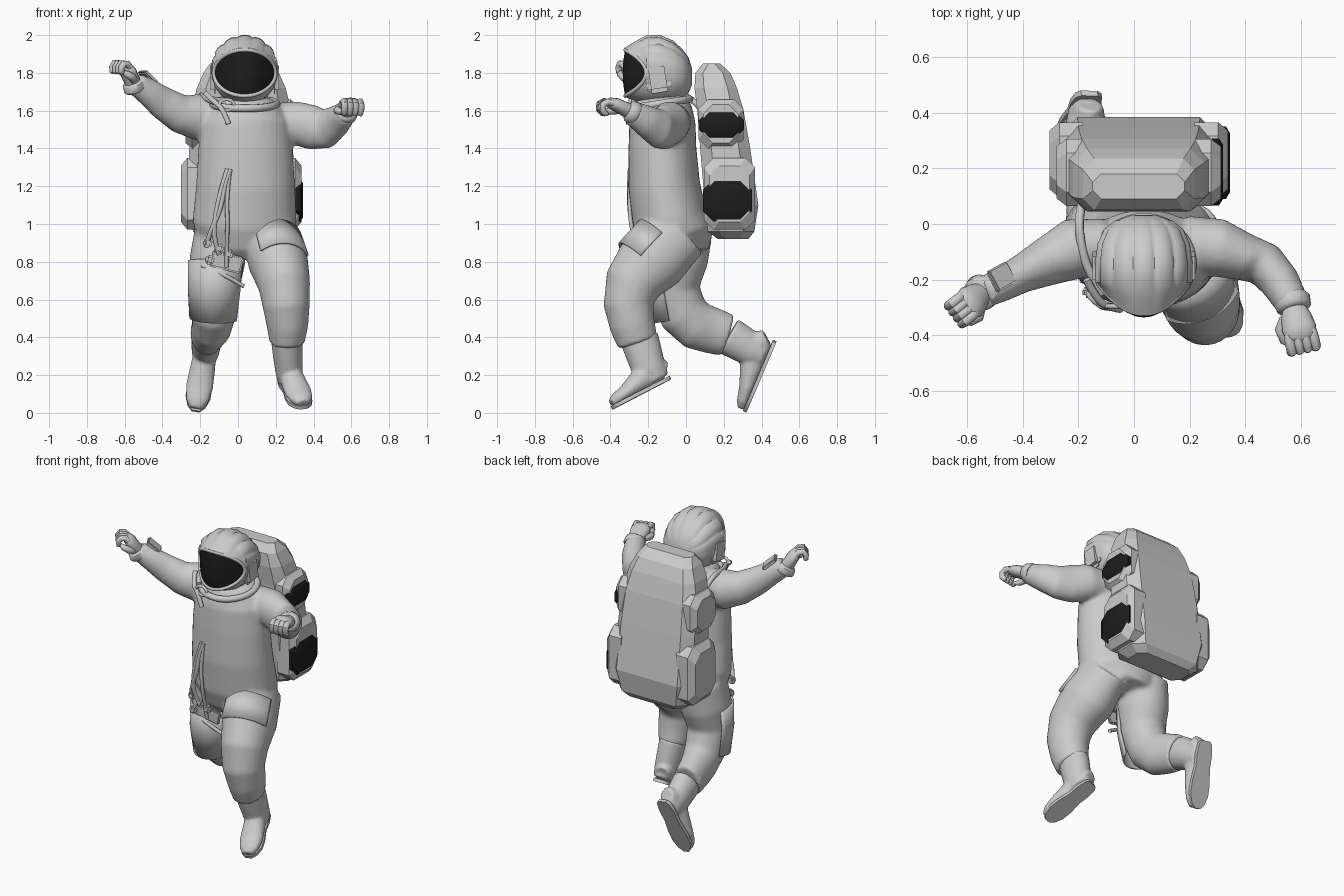
import bpy, bmesh
from math import sin, cos, pi, radians
from mathutils import Vector as V

if "Cube" in bpy.data.objects:
    bpy.data.objects.remove(bpy.data.objects["Cube"])

dark = bpy.data.materials.new("dark_glass")
dark.diffuse_color = (0.012, 0.012, 0.012, 1)
dark.use_nodes = True
dark.node_tree.nodes["Principled BSDF"].inputs["Base Color"].default_value = dark.diffuse_color


def finish(bm, name, smooth=True, mat=None):
    bmesh.ops.recalc_face_normals(bm, faces=bm.faces[:])
    me = bpy.data.meshes.new(name)
    bm.to_mesh(me)
    bm.free()
    if smooth:
        me.shade_smooth()
        me.set_sharp_from_angle(angle=radians(45))
    else:
        me.shade_flat()
    ob = bpy.data.objects.new(name, me)
    bpy.context.collection.objects.link(ob)
    if mat:
        me.materials.append(mat)
    return ob


def skin(bm, rings, caps=True, closed=True):
    vs = [[bm.verts.new(p) for p in r] for r in rings]
    n = len(vs[0])
    for a, b in zip(vs, vs[1:]):
        for i in range(n if closed else n - 1):
            j = (i + 1) % n
            bm.faces.new((a[i], a[j], b[j], b[i]))
    if caps:
        bm.faces.new(vs[0])
        bm.faces.new(vs[-1])


def tube_rings(pts, ref, n=24, arc=None):
    """Elliptic rings along a path of (x, y, z, radius along ref, other radius)."""
    P = [V(p[:3]) for p in pts]
    rings = []
    for i, p in enumerate(pts):
        t = (P[min(i + 1, len(P) - 1)] - P[max(i - 1, 0)]).normalized()
        a = (V(ref) - t * t.dot(V(ref))).normalized()
        b = t.cross(a)
        if arc:
            angs = [radians(arc[0] + (arc[1] - arc[0]) * k / (n - 1)) for k in range(n)]
        else:
            angs = [2 * pi * k / n for k in range(n)]
        rings.append([P[i] + a * p[3] * cos(g) + b * p[4] * sin(g) for g in angs])
    return rings


def remesh(ob, size, smooth):
    m = ob.modifiers.new("blend", 'REMESH')
    m.mode, m.voxel_size, m.use_smooth_shade = 'VOXEL', size, True
    s = ob.modifiers.new("soften", 'SMOOTH')
    s.factor, s.iterations = 0.5, smooth


def box(name, loc, dims, rot=(0, 0, 0), bevel=0.01):
    bm = bmesh.new()
    bmesh.ops.create_cube(bm, size=1)
    bmesh.ops.scale(bm, vec=dims, verts=bm.verts[:])
    bmesh.ops.bevel(bm, geom=bm.edges[:], offset=bevel, segments=2, affect='EDGES')
    ob = finish(bm, name)
    ob.location, ob.rotation_euler = loc, rot
    return ob


def hose(name, pts, r, cyclic=False):
    cu = bpy.data.curves.new(name, 'CURVE')
    cu.dimensions, cu.bevel_depth, cu.bevel_resolution = '3D', r, 3
    cu.use_fill_caps = True
    sp = cu.splines.new('NURBS')
    sp.points.add(len(pts) - 1)
    for q, p in zip(sp.points, pts):
        q.co = (*p, 1)
    sp.order_u, sp.use_endpoint_u, sp.use_cyclic_u = 3, True, cyclic
    ob = bpy.data.objects.new(name, cu)
    bpy.context.collection.objects.link(ob)


X, Z = (1, 0, 0), (0, 0, 1)

# suit: torso, arms and legs blended into one body
torso = [(.035, -.13, 1.67, .13, .13), (.035, -.125, 1.62, .19, .155), (.04, -.125, 1.54, .235, .175),
         (.04, -.125, 1.4, .25, .18), (.04, -.115, 1.2, .262, .19), (.035, -.085, 1.02, .275, .2),
         (.04, -.045, .92, .255, .2), (.05, -.03, .84, .17, .155)]
left_leg = [(.18, -.04, .96, .13, .17), (.21, -.18, .81, .16, .185), (.245, -.285, .68, .138, .15),
            (.255, -.305, .57, .125, .132), (.262, -.283, .46, .11, .12), (.26, -.255, .37, .092, .108)]
right_leg = [(-.09, -.03, .96, .14, .17), (-.11, -.05, .8, .148, .165), (-.125, -.065, .65, .13, .138),
             (-.13, -.01, .52, .118, .132), (-.138, .06, .46, .105, .13), (-.155, .14, .435, .095, .123),
             (-.165, .22, .41, .088, .113)]
right_arm = [(-.1, -.08, 1.56, .11, .1), (-.22, -.09, 1.567, .122, .11), (-.31, -.135, 1.585, .102, .088),
             (-.405, -.18, 1.645, .087, .068), (-.47, -.215, 1.695, .074, .062), (-.545, -.25, 1.745, .06, .055)]
left_arm = [(.18, -.07, 1.54, .1, .1), (.3, -.085, 1.535, .115, .105), (.4, -.12, 1.51, .118, .085),
            (.47, -.145, 1.505, .105, .08), (.525, -.21, 1.545, .085, .072), (.57, -.29, 1.59, .063, .06)]
bm = bmesh.new()
for pts, ref in ((torso, X), (left_leg, X), (right_leg, X), (right_arm, Z), (left_arm, Z)):
    skin(bm, tube_rings(pts, ref, 32))
remesh(finish(bm, "suit_body"), .013, 6)


# boots: shaft and foot blended, with a separate sole
def boot(side, top, heel, toe):
    P, H, T = V(top), V(heel), V(toe)
    u, L = (T - H).normalized(), (T - H).length
    n = ((P - H) - u * u.dot(P - H)).normalized()
    s = u.cross(n)
    ank = H + u * L * .22 + n * .09
    mid = (P + ank) / 2
    bm = bmesh.new()
    skin(bm, tube_rings([(*P, .083, .103), (*mid, .079, .097), (*ank, .073, .09),
                         (*(H + u * L * .22 + n * .03), .062, .08)], X))
    foot = [(.0, .1, .045), (.06, .14, .058), (.3, .15, .062), (.5, .115, .068), (.7, .085, .072),
            (.88, .068, .06), (.98, .05, .035)]
    skin(bm, tube_rings([(*(H + u * L * f + n * (h / 2 + .005)), w, h / 2) for f, h, w in foot], s))
    remesh(finish(bm, side + "_boot"), .009, 4)
    prof = [(0, .03), (.05, .048), (.2, .056), (.4, .053), (.62, .066), (.8, .066), (.93, .048), (1, .02)]
    bm = bmesh.new()
    skin(bm, [[H + u * L * f + s * a * w + n * h for a, h in ((-1, 0), (1, 0), (1, .02), (-1, .02))]
              for f, w in prof])
    finish(bm, side + "_sole")


boot("left", (.257, -.248, .395), (.25, -.085, .175), (.35, -.385, .02))
boot("right", (-.165, .225, .407), (-.16, .478, .375), (-.225, .32, .005))


# gloves: cuff, palm, curled fingers and thumb
def glove(side, wrist, d, c, sg, k=1.15):
    w, d = V(wrist), V(d).normalized()
    c = (V(c) - d * d.dot(V(c))).normalized()
    s = d.cross(c)
    at = lambda i, j, m: tuple(w + (d * i + s * j + c * m) * k)
    bm = bmesh.new()
    add = lambda pts, n=16: skin(bm, tube_rings(pts, s, n))
    add([(*at(-.045, 0, 0), .058, .055), (*at(-.035, 0, 0), .066, .063), (*at(-.005, 0, 0), .063, .058),
         (*at(.005, 0, 0), .05, .045)], 24)
    add([(*at(0, 0, 0), .045, .042), (*at(.03, 0, 0), .055, .038), (*at(.07, 0, 0), .062, .036),
         (*at(.1, 0, .005), .055, .028), (*at(.112, 0, .008), .035, .015)])
    for i in range(4):
        o = (i - 1.5) * .026
        add([(*at(x, o, m), r, r) for x, m, r in ((.085, 0, .017), (.118, .008, .019), (.132, .028, .019),
             (.122, .052, .018), (.1, .062, .016), (.09, .06, .008))], 10)
    add([(*at(x, sg * y, m), r, r) for x, y, m, r in ((.02, .035, .01, .02), (.05, .058, .025, .021),
         (.08, .052, .045, .018), (.1, .035, .055, .009))], 10)
    finish(bm, side + "_glove")


glove("right", (-.557, -.255, 1.75), (-.38, -.35, .85), (-.75, -.55, -.35), 1, 1.02)
glove("left", (.575, -.305, 1.6), (.22, -.88, .42), (0, -.2, -1), -1, 1.12)

# helmet: ribbed shell lofted back from the visor edge
cx, cz, N = .035, 1.8, 112
edge = lambda t: -.325 + .11 * cos(t) ** 2
shell = [(0, .155, .115, 1.8, 0), (None, .166, .13, 1.803, 0), (-.27, .173, .156, 1.808, .3),
         (-.21, .175, .178, 1.81, 1), (-.14, .175, .182, 1.81, 1), (-.07, .165, .163, 1.8, 1),
         (-.02, .142, .13, 1.79, 1), (.012, .103, .095, 1.785, .8), (.03, .05, .05, 1.78, 0), (.033, .01, .01, 1.78, 0)]
rings = []
for i, (y, rx, rz, zc, rib) in enumerate(shell):
    ring = []
    for k in range(N):
        t = 2 * pi * k / N
        f = 1 + .055 * rib * min(1, max(0, 2 * sin(t))) * abs(sin(7 * t)) ** .7
        yy = edge(t) if i < 2 else y + (.07 * cos(t) ** 2 if i == 2 else 0)
        ring.append((cx + rx * cos(t) * f, yy, zc + rz * sin(t) * f))
    rings.append(ring)
bm = bmesh.new()
skin(bm, rings)
finish(bm, "helmet_shell")

# visor
bm = bmesh.new()
skin(bm, [[(cx + .157 * s * cos(t), -.335 + s * s * (.115 * cos(t) ** 2 + .012 * sin(t) ** 2), cz + .117 * s * sin(t))
           for t in (2 * pi * k / N for k in range(N))] for s in (.02, .2, .4, .6, .8, 1)])
finish(bm, "visor", True, dark)
hose("visor_rim", [(cx + .162 * cos(t), edge(t) + .004, cz + .122 * sin(t))
                   for t in (2 * pi * k / 40 for k in range(40))], .011, True)

# ear covers, collar ring
for sg, nm in ((1, "left"), (-1, "right")):
    box(nm + "_ear_cover", (cx + sg * .158, -.15, 1.775), (.05, .13, .16), (.15, 0, 0), .022)
hose("collar_ring", [(cx + .17 * cos(t), -.14 + .16 * sin(t), 1.637 + .025 * sin(t))
                     for t in (2 * pi * k / 32 for k in range(32))], .02, True)


# backpack: faceted body with chamfered side pods
def cham(a0, a1, b0, b1, c):
    return [(a0 + c, b0), (a1 - c, b0), (a1, b0 + c), (a1, b1 - c), (a1 - c, b1), (a0 + c, b1), (a0, b1 - c), (a0, b0 + c)]


px = .017
body = [(.92, .17, .33, .2, .04), (.96, .115, .362, .255, .06), (1.1, .1, .383, .28, .06),
        (1.4, .075, .34, .275, .06), (1.6, .06, .305, .265, .06), (1.72, .045, .27, .235, .05),
        (1.8, .05, .235, .2, .04), (1.85, .09, .18, .165, .03)]
bm = bmesh.new()
skin(bm, [[(x, y, z) for x, y in cham(px - w, px + w, y0, y1, c)] for z, y0, y1, w, c in body])
finish(bm, "backpack_body", False)
pods = {"lower": (.23, 1.16, .135, .19, .32), "upper": (.185, 1.53, .12, .13, .295)}
for nm, (yc, zc, hy, hz, xo) in pods.items():
    for sg, side in ((1, "left"), (-1, "right")):
        bm = bmesh.new()
        skin(bm, [[(px + sg * x, y, z) for y, z in cham(yc - hy * f, yc + hy * f, zc - hz * f, zc + hz * f, .05)]
                  for x, f in ((.2, 1), (xo - .035, 1), (xo, .78))])
        finish(bm, side + "_" + nm + "_pod", False)
# dark caps on the left side only
for nm, y, z, hy, hz, c, x in (("lower", .22, 1.125, .13, .112, .055, .345), ("upper", .187, 1.525, .12, .073, .05, .32)):
    bm = bmesh.new()
    skin(bm, [[(xx, a, b) for a, b in cham(y - hy * f, y + hy * f, z - hz * f, z + hz * f, c * f)]
              for xx, f in ((x - .04, 1), (x - .015, 1), (x, .8))])
    finish(bm, nm + "_pod_cap", True, dark)

# thigh pocket and thigh pouch as shells over the legs
for nm, pts, arc in (("left_thigh_pocket", [(.18, -.1, .885, .16, .195), (.215, -.215, .765, .168, .19)], (20, 125)),
                     ("right_thigh_pouch", [(-.115, -.058, .8, .145, .165), (-.122, -.068, .66, .138, .15),
                                            (-.128, -.04, .5, .124, .15)], (20, 200))):
    bm = bmesh.new()
    skin(bm, tube_rings(pts, X, 25, arc), False, False)
    sol = finish(bm, nm).modifiers.new("thickness", 'SOLIDIFY')
    sol.thickness, sol.offset = .012, 0

# wrist panel, front hoses, hip gear and chest clip
box("wrist_panel", (-.475, -.19, 1.775), (.1, .085, .022), (0, .7, .5), .006)
hose("front_hose_1", [(-.04, -.295, 1.29), (-.07, -.3, 1.22), (-.09, -.3, 1.08), (-.15, -.275, .95), (-.17, -.235, .88)], .013)
hose("front_hose_2", [(-.055, -.295, 1.29), (-.085, -.3, 1.2), (-.12, -.295, 1.05), (-.13, -.27, .92), (-.1, -.24, .84)], .013)
hose("front_hose_3", [(-.045, -.295, 1.27), (-.06, -.3, 1.15), (-.055, -.295, 1.0), (-.06, -.26, .88), (-.06, -.235, .77)], .011)
for i, (x, z) in enumerate(((-.16, .9), (-.1, .87), (-.05, .84), (-.15, .81))):
    box("hip_fitting_%d" % (i + 1), (x, -.245, z), (.045, .04, .05), (0, .3, .1), .012)
box("hip_plate", (-.06, -.225, .8), (.17, .02, .09), (.1, .25, .1), .008)
hose("hip_strap", [(-.19, -.2, .78), (-.08, -.235, .74), (.03, -.19, .67)], .011)
hose("chest_hose", [(-.17, -.2, 1.69), (-.13, -.28, 1.65), (-.08, -.3, 1.61), (-.05, -.305, 1.53)], .014)
hose("chest_clip", [(-.06 + .04 * cos(k * pi / 6), -.295, 1.63 + .03 * sin(k * pi / 6)) for k in range(12)], .009, True)
hose("shoulder_hose", [(-.18, .1, 1.58), (-.2, .03, 1.68), (-.19, -.08, 1.68), (-.16, -.18, 1.66), (-.11, -.25, 1.64)], .016)
